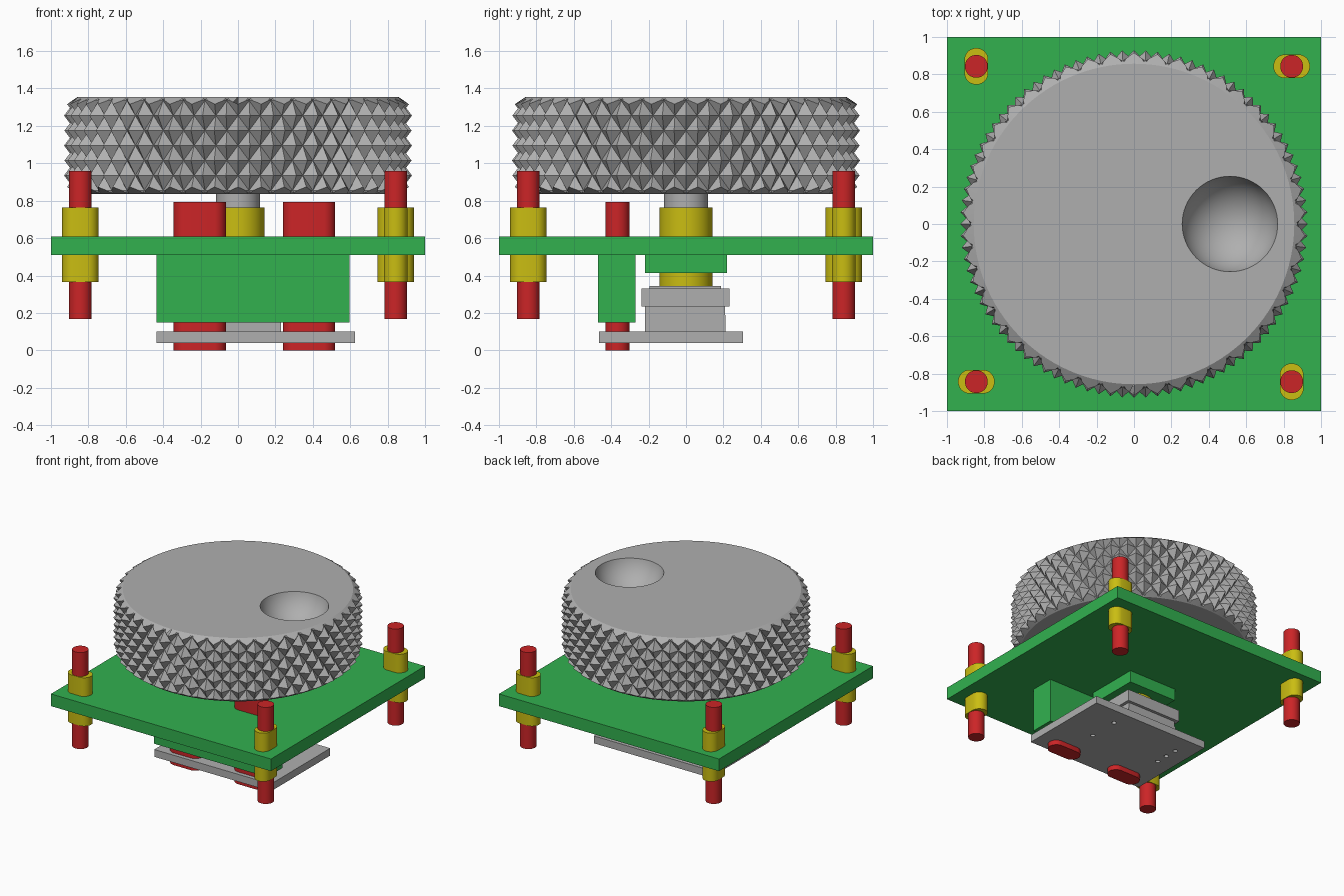
import bpy, bmesh, math

if "Cube" in bpy.data.objects:
    bpy.data.objects.remove(bpy.data.objects["Cube"])


def material(name, rgb):
    m = bpy.data.materials.new(name)
    m.diffuse_color = (*rgb, 1)
    m.use_nodes = True
    m.node_tree.nodes["Principled BSDF"].inputs["Base Color"].default_value = m.diffuse_color
    return m


GREEN = material("green", (0.032, 0.44, 0.078))
RED = material("red", (0.60, 0.018, 0.02))
YELLOW = material("yellow", (0.59, 0.51, 0.006))
GREY = material("grey", (0.43, 0.43, 0.43))


def finish(name, bm, mat):
    bmesh.ops.recalc_face_normals(bm, faces=bm.faces)
    me = bpy.data.meshes.new(name)
    bm.to_mesh(me)
    bm.free()
    ob = bpy.data.objects.new(name, me)
    bpy.context.collection.objects.link(ob)
    if mat:
        me.materials.append(mat)
    return ob


def activate(ob):
    bpy.ops.object.select_all(action='DESELECT')
    ob.select_set(True)
    bpy.context.view_layer.objects.active = ob


def smooth(ob, angle=30):
    activate(ob)
    bpy.ops.object.shade_smooth_by_angle(angle=math.radians(angle))
    return ob


def boolean(ob, tool, operation):
    mod = ob.modifiers.new("cut", 'BOOLEAN')
    mod.operation, mod.solver, mod.object = operation, 'EXACT', tool
    activate(ob)
    bpy.ops.object.modifier_apply(modifier=mod.name)
    bpy.data.objects.remove(tool)


def box(name, mat, x0, x1, y0, y1, z0, z1):
    bm = bmesh.new()
    bmesh.ops.create_cube(bm, size=1)
    for v in bm.verts:
        v.co = ((x0, x1)[v.co.x > 0], (y0, y1)[v.co.y > 0], (z0, z1)[v.co.z > 0])
    return finish(name, bm, mat)


def slot(name, mat, x, y, r, z0, z1, dx=0, dy=0, seg=32):
    """Upright prism with a circular outline, stretched by dx or dy into a slot."""
    bm = bmesh.new()
    ring = []
    for i in range(seg):
        a = 2 * math.pi * (i + 0.5) / seg
        c, s = math.cos(a), math.sin(a)
        ring.append(bm.verts.new((x + r * c + math.copysign(dx, c),
                                  y + r * s + math.copysign(dy, s), z0)))
    base = bm.faces.new(ring)
    top = bmesh.ops.extrude_face_region(bm, geom=[base])["geom"]
    for v in top:
        if isinstance(v, bmesh.types.BMVert):
            v.co.z = z1
    return smooth(finish(name, bm, mat))


def stack(name, mat, rings):
    """Closed skin over rings of points, with fan caps. Quads split between valleys."""
    bm = bmesh.new()
    rows = [[bm.verts.new(p) for p in ring] for ring in rings]
    n = len(rows[0])
    for k in range(len(rows) - 1):
        for j in range(n):
            a, b = rows[k][j], rows[k][(j + 1) % n]
            c, d = rows[k + 1][(j + 1) % n], rows[k + 1][j]
            tris = ((a, b, d), (b, c, d)) if (k + j) % 2 == 0 else ((a, b, c), (a, c, d))
            for t in tris:
                bm.faces.new(t)
    for row in (rows[0], rows[-1]):
        mid = bm.verts.new((0, 0, row[0].co.z))
        for j in range(n):
            bm.faces.new((row[j], row[(j + 1) % n], mid))
    return finish(name, bm, mat)


def circle(n, z, radius):
    return [(radius(j) * math.cos(2 * math.pi * j / n),
             radius(j) * math.sin(2 * math.pi * j / n), z) for j in range(n)]


# Knurled knob: diamond pyramids, trimmed by a chamfered cylinder
KNOB_BOTTOM, KNOB_TOP = 0.835, 1.355
knob = stack("knurled_knob", GREY,
             [circle(92, 0.775 + 0.08 * k, lambda j: 0.93 if (k + j) % 2 == 0 else 0.87)
              for k in range(9)])
trim = stack("knob_trim", GREY,
             [circle(120, z, lambda j: r) for z, r in
              ((KNOB_BOTTOM, 0.86), (KNOB_BOTTOM + 0.055, 0.94),
               (KNOB_TOP - 0.055, 0.94), (KNOB_TOP, 0.857))])
boolean(knob, trim, 'INTERSECT')

# Finger dimple in the knob
bm = bmesh.new()
bmesh.ops.create_uvsphere(bm, u_segments=64, v_segments=40, radius=0.263)
bmesh.ops.translate(bm, verts=bm.verts, vec=(0.513, 0, KNOB_TOP + 0.063))
boolean(knob, finish("dimple_cutter", bm, GREY), 'DIFFERENCE')
smooth(knob, 15)

# Panel with the housing block and mounting pad below it
box("panel", GREEN, -1, 1, -1, 1, 0.51, 0.61)
box("front_block", GREEN, -0.435, 0.595, -0.47, -0.27, 0.15, 0.512)
box("mounting_pad", GREEN, -0.218, 0.218, -0.218, 0.218, 0.413, 0.512)

# Corner posts in slotted spacers
for sx in (-1, 1):
    for sy in (-1, 1):
        x, y = 0.843 * sx, 0.843 * sy
        along_x = sx == sy
        slot("corner_post", RED, x, y, 0.061, 0.167, 0.96)
        slot("slotted_spacer", YELLOW, x, y, 0.064, 0.365, 0.763,
             dx=0.034 if along_x else 0, dy=0 if along_x else 0.034)

# Pair of flattened pins through block and panel
for x in (-0.205, 0.38):
    slot("flat_pin", RED, x, -0.367, 0.065, 0.0, 0.793, dx=0.075)

# Shaft and bushing
slot("shaft", GREY, 0, 0, 0.118, 0.30, 0.85, seg=48)
slot("bushing", YELLOW, 0, 0, 0.142, 0.335, 0.765, seg=48)

# Rotary switch body, its cap and collar
box("switch_base", GREY, -0.23, 0.23, -0.22, 0.21, 0.10, 0.19)
box("switch_body", GREY, -0.225, 0.225, -0.218, 0.208, 0.19, 0.24)
box("switch_cap", GREY, -0.25, 0.25, -0.238, 0.232, 0.235, 0.33)
box("switch_collar", GREY, -0.19, 0.19, -0.195, 0.188, 0.33, 0.345)

# Circuit board with solder holes
board = box("circuit_board", GREY, -0.435, 0.625, -0.465, 0.305, 0.04, 0.10)
for x, y in ((-0.295, -0.075), (-0.295, 0.028), (-0.295, 0.131), (0.33, -0.09), (0.33, 0.16)):
    boolean(board, slot("hole_cutter", GREY, x, y, 0.018, 0.0, 0.15, seg=16), 'DIFFERENCE')
